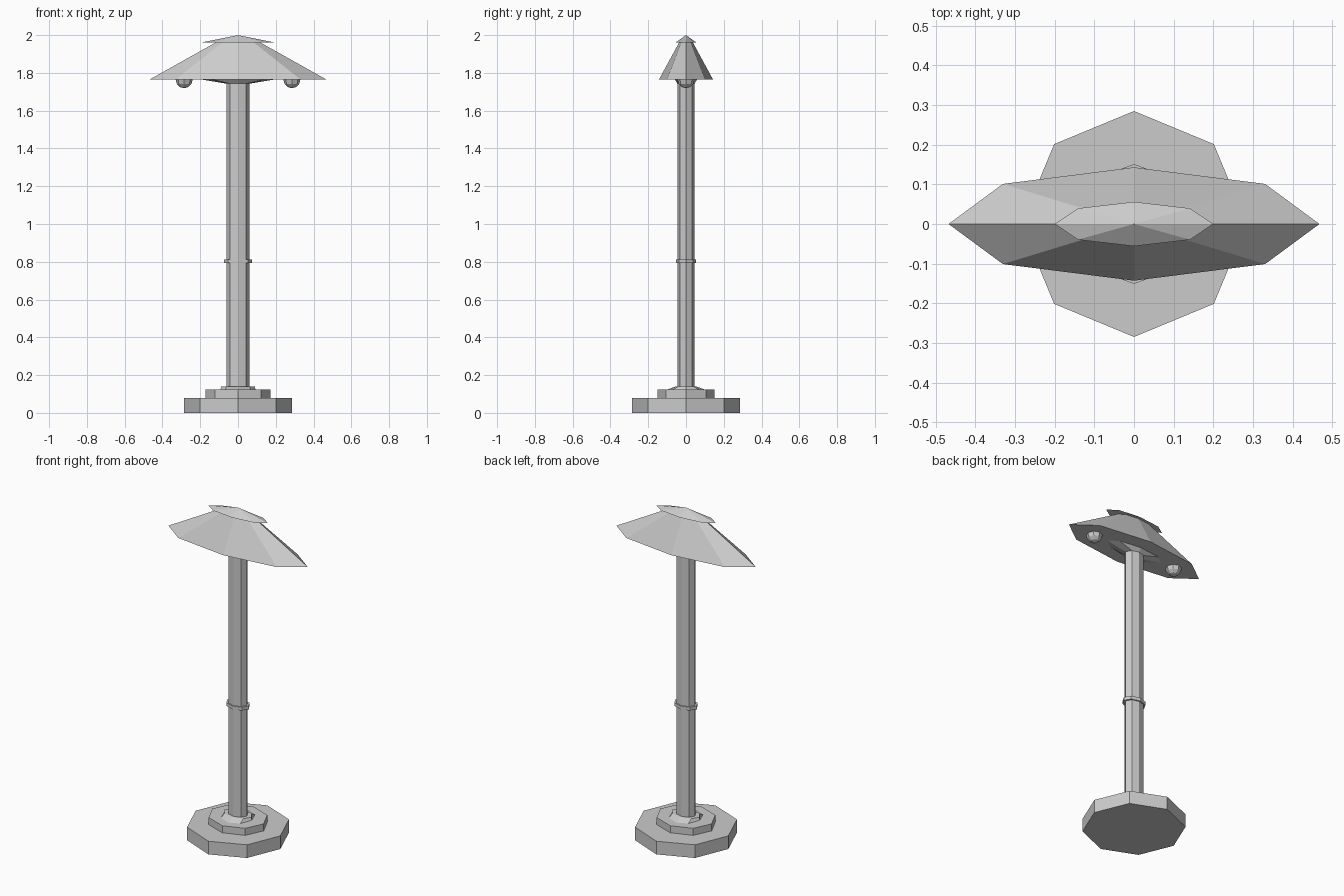
import bpy, bmesh, math

if "Cube" in bpy.data.objects:
    bpy.data.objects.remove(bpy.data.objects["Cube"])

SIDES = 8


def loft(name, rings):
    """Closed eight-sided solid from (rx, ry, z) rings; rx = 0 gives a point."""
    bm = bmesh.new()
    loops = []
    for rx, ry, z in rings:
        if rx == 0:
            loops.append([bm.verts.new((0, 0, z))])
        else:
            loops.append([bm.verts.new((rx * math.cos(math.tau * i / SIDES),
                                        ry * math.sin(math.tau * i / SIDES), z))
                          for i in range(SIDES)])
    for a, b in zip(loops, loops[1:]):
        for i in range(SIDES):
            j = (i + 1) % SIDES
            if len(b) == 1:
                bm.faces.new((a[i], a[j], b[0]))
            else:
                bm.faces.new((a[i], a[j], b[j], b[i]))
    for ring in (loops[0], loops[-1]):
        if len(ring) > 1:
            bm.faces.new(ring)
    bmesh.ops.recalc_face_normals(bm, faces=bm.faces)
    mesh = bpy.data.meshes.new(name)
    bm.to_mesh(mesh)
    bm.free()
    obj = bpy.data.objects.new(name, mesh)
    bpy.context.collection.objects.link(obj)
    return obj


# Stepped foot
loft("base_plate", [(0.285, 0.285, 0), (0.285, 0.285, 0.08)])
loft("base_step", [(0.173, 0.151, 0.08), (0.173, 0.151, 0.123)])
loft("pole_foot_ring", [(0.092, 0.1, 0.123), (0.09, 0.055, 0.14)])

# Pole with a thin collar
loft("pole", [(0.06, 0.045, 0.12), (0.06, 0.045, 1.765)])
loft("pole_collar", [(0.073, 0.052, 0.793), (0.073, 0.052, 0.813)])

# Lamp head: shallow dish under a wide shade, with a pointed cap
loft("under_dish", [(0.06, 0.045, 1.743), (0.2, 0.06, 1.766)])
loft("shade", [(0.468, 0.143, 1.765), (0.12, 0.037, 1.96)])
loft("shade_cap", [(0.2, 0.056, 1.96), (0, 0, 2.0)])

# Two bulbs under the shade
for side, x in (("left", -0.285), ("right", 0.285)):
    bpy.ops.mesh.primitive_uv_sphere_add(segments=8, ring_count=6, radius=0.045,
                                         location=(x, 0, 1.764))
    bpy.context.object.name = side + "_bulb"
